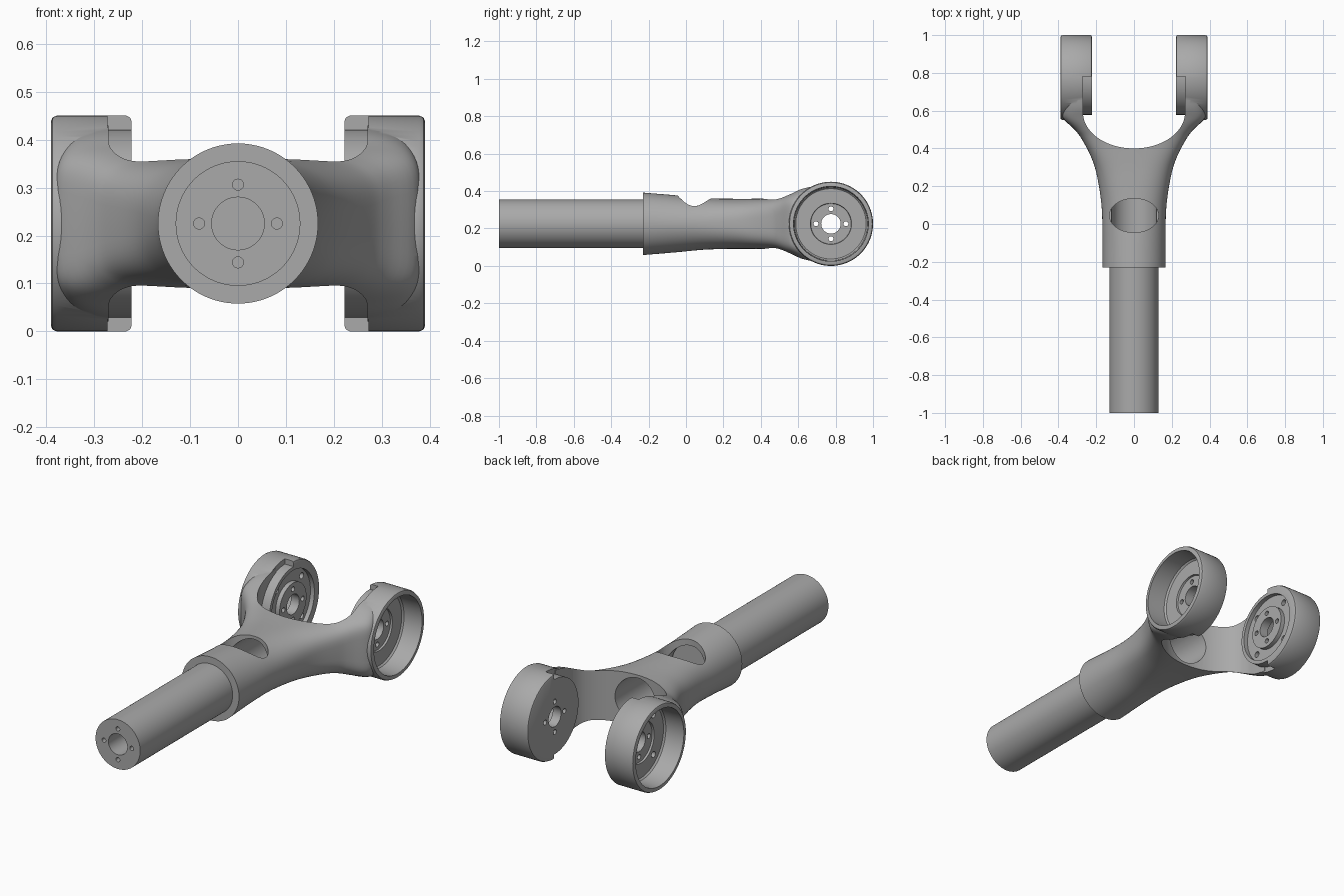
import bpy, bmesh, math
from mathutils import Vector

if "Cube" in bpy.data.objects:
    bpy.data.objects.remove(bpy.data.objects["Cube"], do_unlink=True)

AXIS_Z = 0.225      # height of the shaft axis and the lug pins
PIN_Y = 0.775       # position of the lug centres
TAU = math.tau

grey = bpy.data.materials.new("satin_grey")
grey.use_nodes = True
grey.diffuse_color = (0.4, 0.4, 0.4, 1)
grey.node_tree.nodes["Principled BSDF"].inputs["Base Color"].default_value = (0.4, 0.4, 0.4, 1)


def loft(name, rings):
    """Closed solid skinned through rings of equal point count."""
    bm = bmesh.new()
    rows = [[bm.verts.new(p) for p in ring] for ring in rings]
    n = len(rows[0])
    for a, b in zip(rows, rows[1:]):
        for i in range(n):
            j = (i + 1) % n
            bm.faces.new((a[i], a[j], b[j], b[i]))
    bm.faces.new(rows[0])
    bm.faces.new(rows[-1])
    bmesh.ops.recalc_face_normals(bm, faces=bm.faces)
    mesh = bpy.data.meshes.new(name)
    bm.to_mesh(mesh)
    bm.free()
    mesh.materials.append(grey)
    obj = bpy.data.objects.new(name, mesh)
    bpy.context.collection.objects.link(obj)
    return obj


def lathe_x(name, profile, side=1, y=PIN_Y, z=AXIS_Z, n=80):
    """Solid of revolution about a sideways axis; profile holds (x, radius)."""
    return loft(name, [[(side * x, y + r * math.cos(TAU * i / n), z + r * math.sin(TAU * i / n))
                        for i in range(n)] for x, r in profile])


def lathe_y(name, profile, x=0, z=AXIS_Z, n=80):
    """Solid of revolution about a lengthwise axis; profile holds (y, radius)."""
    return loft(name, [[(x + r * math.cos(TAU * i / n), y, z + r * math.sin(TAU * i / n))
                        for i in range(n)] for y, r in profile])


def prism(name, outline, z0, z1):
    return loft(name, [[(x, y, z) for x, y in outline] for z in (z0, z1)])


def combine(target, tool, operation="DIFFERENCE"):
    mod = target.modifiers.new("combine", "BOOLEAN")
    mod.operation, mod.object, mod.solver = operation, tool, "EXACT"
    bpy.context.view_layer.objects.active = target
    bpy.ops.object.modifier_apply(modifier=mod.name)
    bpy.data.objects.remove(tool, do_unlink=True)


def bolt_circle(radius, count=4, start=0.0):
    for k in range(count):
        a = start + TAU * k / count
        yield radius * math.cos(a), radius * math.sin(a)


def smooth_stations(points, steps=5):
    """Catmull-Rom interpolation through the station vectors."""
    pts = [points[0]] + points + [points[-1]]
    for a, b, c, d in zip(pts, pts[1:], pts[2:], pts[3:]):
        for k in range(steps):
            t = k / steps
            yield b + 0.5 * t * ((c - a) + t * ((2 * a - 5 * b + 4 * c - d) + t * (3 * (b - c) + d - a)))
    yield points[-1]


# Yoke body: round collar flaring into a wide squared fork
stations = [Vector(s) for s in (
    (-0.23, 0.167, 0.167, 2), (-0.05, 0.167, 0.152, 2), (0.1, 0.172, 0.138, 2.2),
    (0.25, 0.195, 0.134, 2.6), (0.35, 0.225, 0.134, 3.2), (0.45, 0.277, 0.137, 4),
    (0.5, 0.315, 0.143, 5), (0.56, 0.375, 0.163, 6), (0.62, 0.381, 0.191, 6),
    (0.7, 0.381, 0.209, 6))]


def section(y, w, h, power, n=80):
    ring = []
    for i in range(n):
        c, s = math.cos(TAU * i / n), math.sin(TAU * i / n)
        ring.append((math.copysign(w * abs(c) ** (2 / power), c), y,
                     AXIS_Z + math.copysign(h * abs(s) ** (2 / power), s)))
    return ring


yoke = loft("fork_yoke", [section(*s) for s in smooth_stations(stations)])

# Rounded throat between the arms
throat = [(0.27 * math.cos(a), 0.59 + 0.19 * math.sin(a))
          for a in (math.pi + math.pi * i / 40 for i in range(41))]
combine(yoke, prism("throat_cutter", throat + [(0.27, 1.1), (-0.27, 1.1)], -0.2, 0.7))

# Bore through the body and oval window in its top
combine(yoke, lathe_y("bore_cutter", [(-0.3, 0.1295), (-0.06, 0.1295), (-0.055, 0.12), (0.6, 0.12)]))
oval = [(0.13 * math.cos(TAU * i / 64), 0.045 + 0.09 * math.sin(TAU * i / 64)) for i in range(64)]
combine(yoke, prism("window_cutter", oval, AXIS_Z, 0.6))

# Lugs: cups open to the outside, with a stepped rim on the inside
for side in (1, -1):
    lug = lathe_x("lug", [(0.222, 0.214), (0.225, 0.221), (0.233, 0.225), (0.378, 0.225),
                          (0.387, 0.221), (0.39, 0.213)], side)
    notch = prism("notch_cutter", [(side * x, y) for x, y in
                  ((0.2, 0.54), (0.272, 0.54), (0.272, 0.78), (0.2, 0.78))], -0.1, 0.6)
    combine(notch, lathe_x("boss", [(0.1, 0.197), (0.3, 0.197)], side))
    combine(lug, notch)
    combine(yoke, lug, "UNION")
    # Cup cavity with a shallow round seat in its floor
    combine(yoke, lathe_x("cup_cutter", [(0.27, 0.108), (0.2801, 0.11), (0.28, 0.188), (0.288, 0.196),
                                         (0.38, 0.2), (0.45, 0.2)], side))
    if side < 0:
        # Annular recess and fixing holes on the inner face of one lug
        groove = lathe_x("groove_cutter", [(0.2, 0.178), (0.245, 0.178)], side)
        combine(groove, lathe_x("hub", [(0.1, 0.112), (0.3, 0.112)], side))
        combine(yoke, groove)
        for dy, dz in bolt_circle(0.148, 4, math.pi / 4):
            combine(yoke, lathe_x("fixing_cutter", [(0.2, 0.016), (0.3, 0.016)], side,
                                  PIN_Y + dy, AXIS_Z + dz, 20))
    # Pin hole and its bolt holes
    combine(yoke, lathe_x("pin_cutter", [(0.1, 0.052), (0.32, 0.052)], side, n=48))
    for dy, dz in bolt_circle(0.08):
        combine(yoke, lathe_x("bolt_cutter", [(0.1, 0.013), (0.32, 0.013)], side,
                              PIN_Y + dy, AXIS_Z + dz, 20))

# Shaft with a central hole and bolt holes in its end
shaft = lathe_y("shaft", [(-1, 0.13), (-0.07, 0.13)])
combine(shaft, lathe_y("centre_cutter", [(-1.1, 0.055), (-0.6, 0.055)], n=48))
for dx, dz in bolt_circle(0.081):
    combine(shaft, lathe_y("end_bolt_cutter", [(-1.1, 0.0115), (-0.9, 0.0115)], dx, AXIS_Z + dz, 20))

# Smooth shading with crisp edges
for obj in (yoke, shaft):
    bpy.ops.object.select_all(action="DESELECT")
    obj.select_set(True)
    bpy.context.view_layer.objects.active = obj
    bpy.ops.object.shade_smooth_by_angle(angle=math.radians(30))
